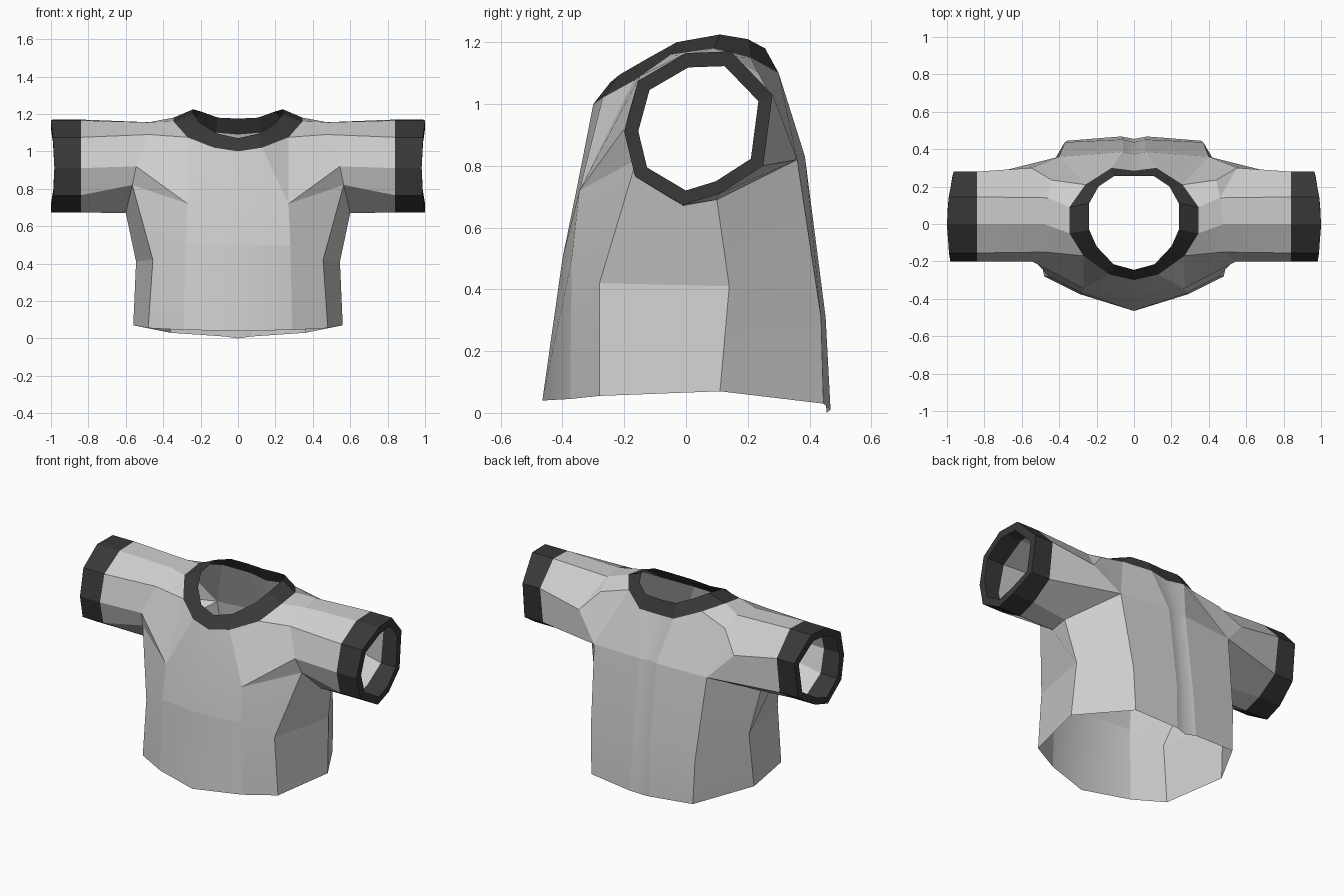
import bpy, bmesh
from mathutils import Vector

cube = bpy.data.objects.get("Cube")
if cube:
    bpy.data.objects.remove(cube)


def material(name, value):
    mat = bpy.data.materials.new(name)
    mat.use_nodes = True
    colour = (value, value, value, 1)
    mat.diffuse_color = colour
    bsdf = mat.node_tree.nodes["Principled BSDF"]
    bsdf.inputs["Base Color"].default_value = colour
    bsdf.inputs["Roughness"].default_value = 0.9
    return mat


light_grey = material("light grey cloth", 0.62)
charcoal = material("charcoal trim", 0.04)


def strip(lower, upper, closed=False):
    """Quads joining two rows of points."""
    count = len(lower)
    last = count if closed else count - 1
    faces = []
    for i in range(last):
        j = (i + 1) % count
        faces.append((lower[i], lower[j], upper[j], upper[i]))
    return faces


def build(name, faces, mat, middle):
    """Half of a part from faces, normals away from middle, mirrored across x."""
    bm = bmesh.new()
    known = {}
    for face in faces:
        for point in face:
            if point not in known:
                known[point] = bm.verts.new(point)
        bm.faces.new([known[point] for point in face])
    bmesh.ops.recalc_face_normals(bm, faces=bm.faces)
    middle = Vector(middle)
    outward = sum(f.normal.dot(f.calc_center_median() - middle) * f.calc_area()
                  for f in bm.faces)
    if outward < 0:
        bmesh.ops.reverse_faces(bm, faces=bm.faces)
    mesh = bpy.data.meshes.new(name)
    bm.to_mesh(mesh)
    bm.free()
    mesh.materials.append(mat)
    obj = bpy.data.objects.new(name, mesh)
    bpy.context.collection.objects.link(obj)
    bpy.ops.object.select_all(action="DESELECT")
    bpy.context.view_layer.objects.active = obj
    obj.select_set(True)
    bpy.ops.object.shade_smooth_by_angle(angle=0.14)
    mirror = obj.modifiers.new("Mirror", "MIRROR")
    mirror.merge_threshold = 0.001
    return obj


# Body rows, running from front centre round the side to back centre
hem = [(0, -.465, .04), (.29, -.375, .045), (.48, -.28, .055), (.56, .11, .07),
       (.36, .445, .03), (.07, .468, .01), (0, .455, 0)]
waist = [(0, -.4, .5), (.28, -.37, .5), (.455, -.28, .42), (.545, .14, .41),
         (.37, .437, .31), (.06, .452, .31), (0, .437, .31)]
chest_front, chest_side = (0, -.355, .72), (.27, -.345, .72)
back_side, back_inner, back_mid = (.4, .36, .82), (.06, .385, .83), (0, .372, .83)
shoulder_back = (.44, .235, 1.1)

# Sleeve seam, from the front, over the shoulder, round to the underarm
seam = [(.545, -.2, .92), (.475, -.15, 1.09), (.48, 0, 1.155), (.46, .14, 1.155),
        (.55, .3, .98), back_side, (.6, .1, .69), (.6, -.01, .67), (.565, -.16, .82)]

# Sleeve opening outline as (y, z)
opening = [(-.2, .91), (-.155, 1.075), (0, 1.165), (.145, 1.17), (.28, 1.03),
           (.25, .8), (.11, .71), (-.01, .673), (-.165, .765)]
cuff_start = [(.84, y, z) for y, z in opening]
cuff_end = [(1 - .45 * y * y, y, z) for y, z in opening]
cy, cz = .04, .92
cuff_rim = [(1 - .45 * y * y, cy + (y - cy) * .81, cz + (z - cz) * .81)
            for y, z in opening]

# Collar edges, from front centre to back centre
collar_low = [(0, -.3, 1), (.13, -.27, 1.02), (.27, -.17, 1.075), (.345, -.05, 1.16),
              (.345, .09, 1.18), (.26, .21, 1.15), (.12, .3, 1.1), (0, .285, 1.09)]
collar_high = [(0, -.245, 1.07), (.11, -.215, 1.095), (.2, -.12, 1.15), (.24, -.03, 1.2),
               (.24, .11, 1.225), (.19, .2, 1.21), (.107, .256, 1.18), (0, .256, 1.175)]

s, w, c = seam, waist, collar_low
faces = strip(hem, waist)

# Torso between the waist and the underarms
faces += [
    (w[0], w[1], chest_side, chest_front),
    (w[1], w[2], s[8], chest_side),
    (w[2], w[3], s[6], s[7], s[8]),
    (w[3], w[4], back_side, s[6]),
    (w[4], w[5], back_inner, back_side),
    (w[5], w[6], back_mid, back_inner),
]

# Chest, shoulder and upper back around the collar
faces += [
    (chest_front, chest_side, c[1], c[0]),
    (chest_side, s[8], s[0]),
    (chest_side, s[0], s[1], c[2]),
    (chest_side, c[2], c[1]),
    (s[1], s[2], c[3], c[2]),
    (s[2], s[3], c[4], c[3]),
    (s[3], shoulder_back, c[5], c[4]),
    (s[3], s[4], shoulder_back),
    (s[4], back_side, shoulder_back),
    (shoulder_back, back_side, c[5]),
    (back_side, back_inner, c[6], c[5]),
    (back_inner, back_mid, c[7], c[6]),
]

# Sleeves
faces += strip(seam, cuff_start, closed=True)

build("shirt_body", faces, light_grey, (0, 0, .6))
build("collar", strip(collar_low, collar_high), charcoal, (0, 0, .6))
build("sleeve_cuffs", strip(cuff_start, cuff_end, True) + strip(cuff_end, cuff_rim, True),
      charcoal, (.8, cy, cz))
